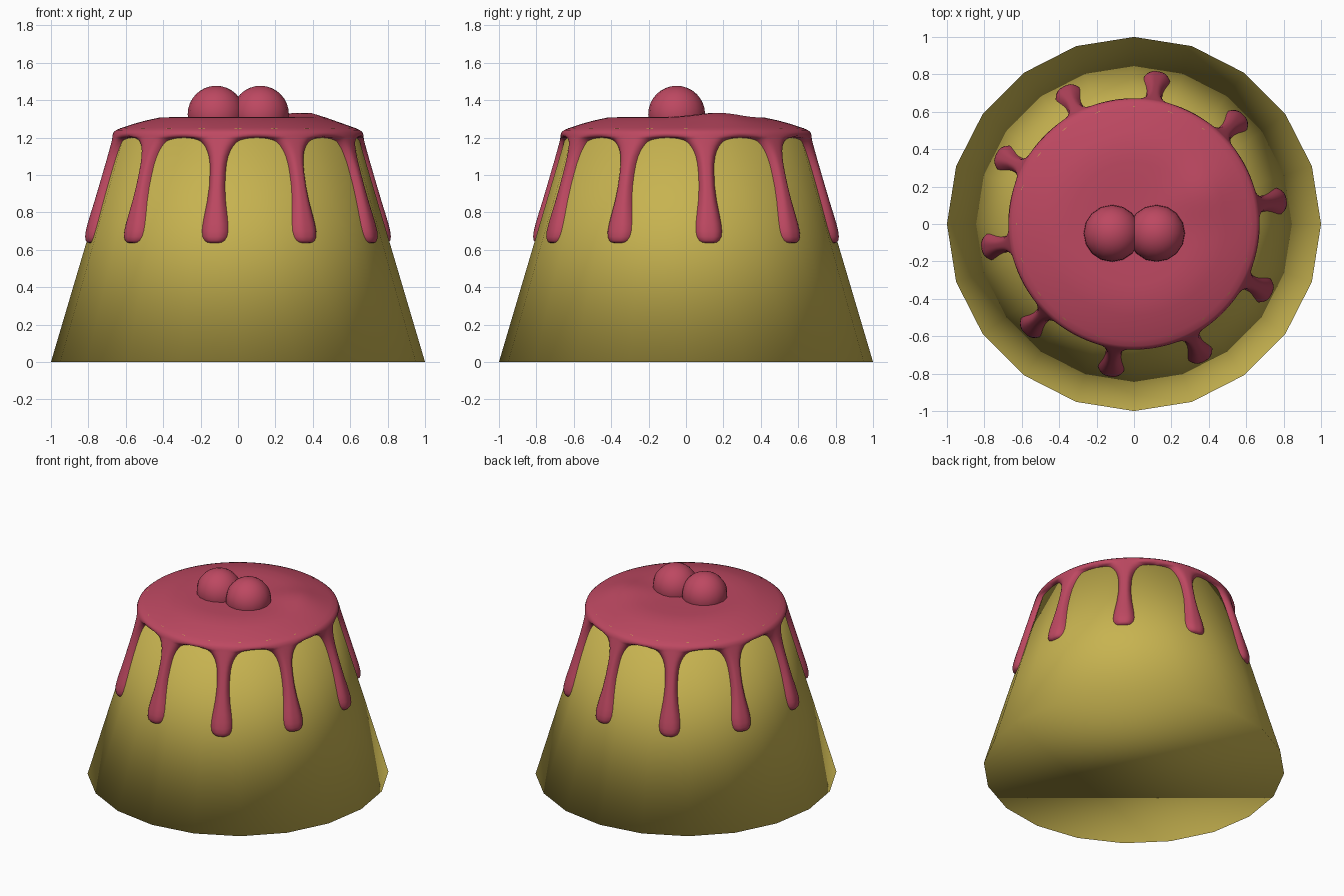
import bpy, bmesh
from math import sin, cos, pi, radians, exp

if "Cube" in bpy.data.objects:
    bpy.data.objects.remove(bpy.data.objects["Cube"])


def material(name, color):
    m = bpy.data.materials.new(name)
    m.diffuse_color = color
    m.use_nodes = True
    m.node_tree.nodes["Principled BSDF"].inputs["Base Color"].default_value = m.diffuse_color
    return m


yellow = material("sponge_yellow", (0.57, 0.45, 0.08, 1))
pink = material("glaze_pink", (0.51, 0.065, 0.12, 1))


def cake_radius(z):
    return 1 - 0.296 * z


# Cake body: 20-sided tapered cylinder, smooth shaded
H = 1.25
bpy.ops.mesh.primitive_cone_add(vertices=20, radius1=1, radius2=cake_radius(H),
                                depth=H, location=(0, 0, H / 2))
cake = bpy.context.object
cake.name = "cake_body"
cake.data.materials.append(yellow)
bpy.ops.object.shade_smooth()

# Drip outline: (height, half width, bulge over the cake); last row joins neighbours
DRIPS, COLS = 10, 16
STEP = 2 * pi / DRIPS
drip = [(0.635, 0.022, -0.015), (0.64, 0.045, 0.005), (0.65, 0.06, 0.015),
        (0.67, 0.072, 0.024), (0.70, 0.077, 0.029), (0.74, 0.074, 0.031),
        (0.79, 0.066, 0.031), (0.86, 0.054, 0.03), (0.94, 0.046, 0.03),
        (1.01, 0.046, 0.03), (1.06, 0.049, 0.03), (1.10, 0.057, 0.03),
        (1.13, 0.069, 0.03), (1.155, 0.085, 0.03), (1.175, 0.107, 0.03),
        (1.188, 0.132, 0.03), (1.196, 0.165, 0.03), (1.199, None, 0.03)]
# Top of the glaze: (radius, height)
cap = [(0.672, 1.21), (0.666, 1.228), (0.652, 1.24), (0.62, 1.253), (0.56, 1.273),
       (0.49, 1.292), (0.42, 1.307), (0.33, 1.31), (0.22, 1.307), (0.11, 1.304), (0, 1.303)]


def cap_height(x, y, z):
    # soft raised wave on one side of the top
    return z + 0.025 * exp(-((x - 0.36) ** 2 + (y - 0.17) ** 2) / 0.025)


bm = bmesh.new()
for k in range(DRIPS):
    mid = radians(9) + k * STEP
    us = [-1 + 2 * i / COLS for i in range(COLS + 1)]
    rows = []
    for z, w, bulge in drip:
        r0 = cake_radius(z)
        half = w / r0 if w else STEP / 2
        row = []
        for u in us:
            r = r0 - 0.015 + (bulge + 0.015) * (1 - abs(u) ** 3)
            a = mid + u * half
            row.append(bm.verts.new((r * cos(a), r * sin(a), z)))
        rows.append(row)
    for r, z in cap:
        row = []
        for u in us:
            a = mid + u * STEP / 2
            x, y = r * cos(a), r * sin(a)
            row.append(bm.verts.new((x, y, cap_height(x, y, z))))
        rows.append(row)
    for lo, hi in zip(rows, rows[1:]):
        for i in range(COLS):
            bm.faces.new((lo[i], lo[i + 1], hi[i + 1], hi[i]))
bmesh.ops.remove_doubles(bm, verts=bm.verts, dist=0.0005)
for f in bm.faces:
    f.smooth = True
mesh = bpy.data.meshes.new("glaze")
bm.to_mesh(mesh)
bm.free()
glaze = bpy.data.objects.new("glaze", mesh)
bpy.context.collection.objects.link(glaze)
mesh.materials.append(pink)

# Two berries on top
for name, x in (("berry_left", -0.117), ("berry_right", 0.12)):
    bpy.ops.mesh.primitive_uv_sphere_add(segments=16, ring_count=16, radius=0.152,
                                         location=(x, -0.05, 1.325))
    berry = bpy.context.object
    berry.name = name
    berry.data.materials.append(pink)
    bpy.ops.object.shade_smooth()
